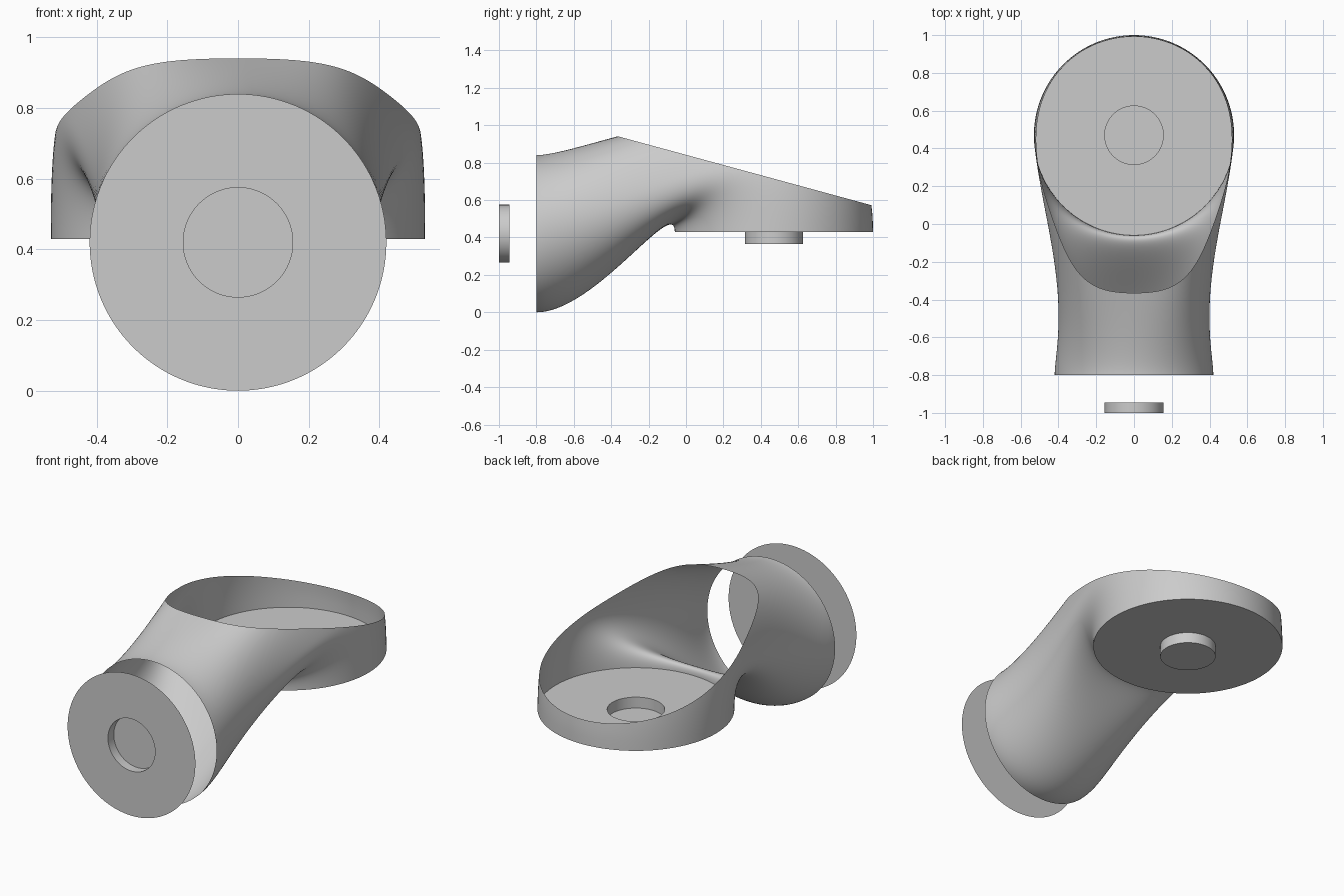
import bpy, bmesh, math
from mathutils import Vector

if "Cube" in bpy.data.objects:
    bpy.data.objects.remove(bpy.data.objects["Cube"])

N = 128      # segments around
M = 64       # rings along the duct
FRONT_R, FLOOR_R, HOLE_R = 0.42, 0.53, 0.155
FLOOR_Y, FLOOR_Z = 0.47, 0.43

grey = bpy.data.materials.new("plain_grey")
grey.diffuse_color = (0.6, 0.6, 0.6, 1)
grey.use_nodes = True
grey.node_tree.nodes["Principled BSDF"].inputs["Base Color"].default_value = grey.diffuse_color


def skin(bm, rings, flip):
    """Join closed rings of points with quads."""
    vr = [[bm.verts.new(p) for p in ring] for ring in rings]
    for a, b in zip(vr, vr[1:]):
        for j in range(N):
            k = (j + 1) % N
            quad = [a[j], a[k], b[k], b[j]]
            bm.faces.new(quad[::-1] if flip else quad)
    return vr


def finish(bm, name):
    me = bpy.data.meshes.new(name)
    bm.to_mesh(me)
    bm.free()
    me.materials.append(grey)
    ob = bpy.data.objects.new(name, me)
    bpy.context.collection.objects.link(ob)
    bpy.ops.object.select_all(action='DESELECT')
    ob.select_set(True)
    bpy.context.view_layer.objects.active = ob
    bpy.ops.object.shade_smooth_by_angle(angle=math.radians(35))
    return ob


def duct_point(t, phi):
    """Curve from the upright front circle to the level floor circle."""
    c, s = math.cos(phi), math.sin(phi)
    h01 = 3 * t * t - 2 * t ** 3
    h10 = t * (1 - t) ** 2
    h11 = t * t * (1 - t)
    rise = 2.3 + 1.4 * s - 0.3 * s * s
    if s > 0:
        rise += 2.8 * s * s * (1 - s * s)
    x = c * (FRONT_R + (FLOOR_R - FRONT_R) * h01 - 1.9 * t * t * (1 - t) ** 4)
    y0, y1 = -0.8, FLOOR_Y + FLOOR_R * s
    z0, z1 = FRONT_R + FRONT_R * s, FLOOR_Z
    return (x, y0 + (y1 - y0) * h01 + 0.95 * h10,
            z0 + (z1 - z0) * h01 + rise * h11)


# Bent duct, trimmed by the sloping top plane
angles = [2 * math.pi * j / N for j in range(N)]
bm = bmesh.new()
skin(bm, [[duct_point(i / M, a) for a in angles] for i in range(M + 1)], True)
bmesh.ops.bisect_plane(bm, geom=bm.verts[:] + bm.edges[:] + bm.faces[:],
                       plane_co=Vector((0, -0.38, 0.945)),
                       plane_no=Vector((0, 0.2717, 1)).normalized(),
                       clear_outer=True)
finish(bm, "bent_duct")


def plate(name, radius, depth, place, flip):
    """Thin round plate with a round pocket in the middle."""
    bm = bmesh.new()
    prof = [(radius, 0), (HOLE_R, 0), (HOLE_R, -depth)]
    vr = skin(bm, [[place(r * math.cos(a), r * math.sin(a), h) for a in angles]
                   for r, h in prof], flip)
    bm.faces.new(vr[-1][::-1] if flip else vr[-1])
    finish(bm, name)


# Front plate stands clear of the duct, floor plate closes its underside
plate("front_plate", FRONT_R, 0.055,
      lambda u, v, h: (u, -1.0 - h, FRONT_R + v), False)
plate("floor_plate", FLOOR_R, 0.065,
      lambda u, v, h: (u, FLOOR_Y + v, FLOOR_Z + h), True)
